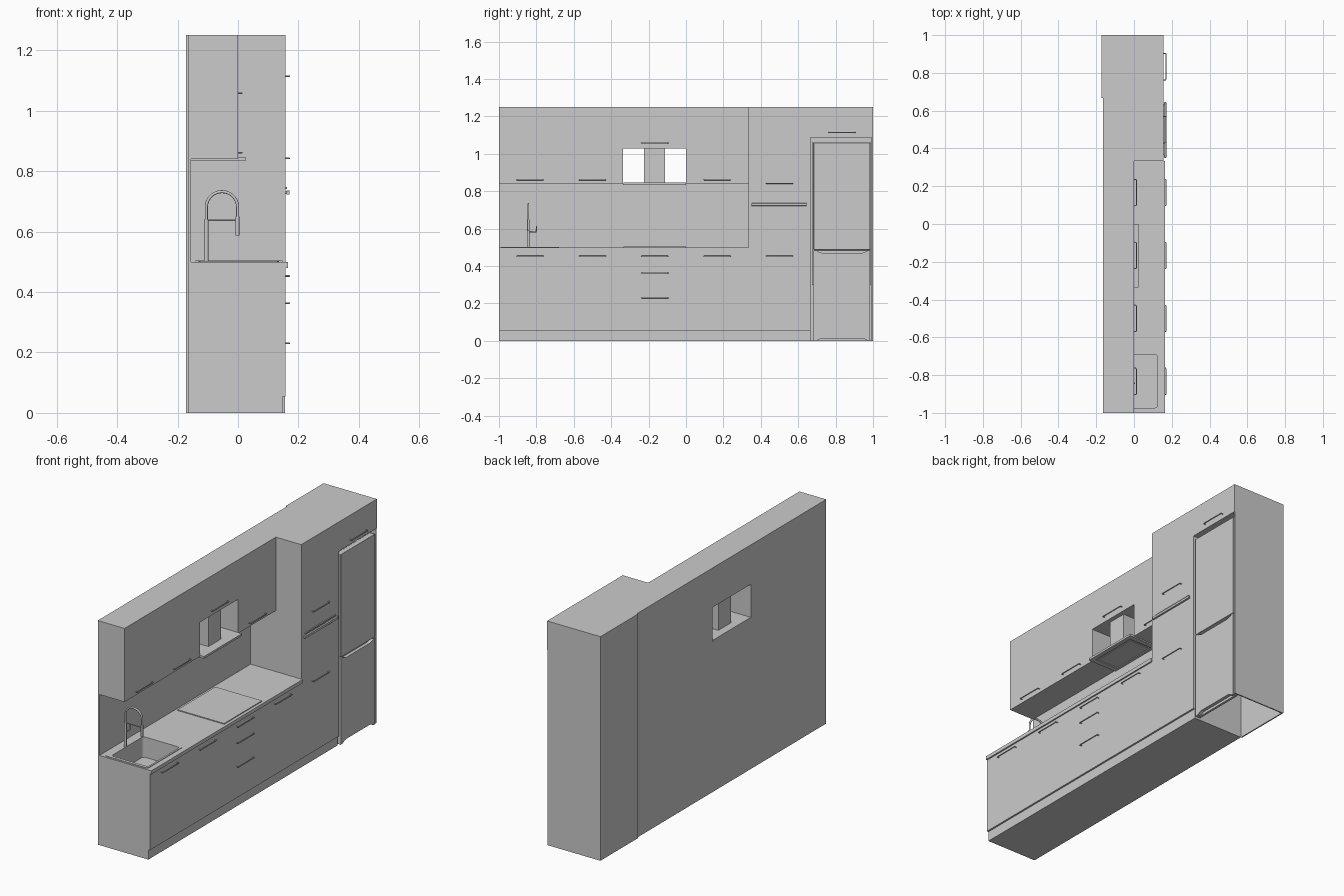
import bpy, bmesh, math
from mathutils import Vector

if "Cube" in bpy.data.objects:
    bpy.data.objects.remove(bpy.data.objects["Cube"])


def box(name, x0, x1, y0, y1, z0, z1, bevel=0, vertical_only=False):
    bm = bmesh.new()
    bmesh.ops.create_cube(bm, size=1)
    for v in bm.verts:
        v.co = Vector(((x0 + x1) / 2 + v.co.x * (x1 - x0),
                       (y0 + y1) / 2 + v.co.y * (y1 - y0),
                       (z0 + z1) / 2 + v.co.z * (z1 - z0)))
    if bevel:
        edges = [e for e in bm.edges if not vertical_only
                 or abs(e.verts[0].co.z - e.verts[1].co.z) > 1e-5]
        bmesh.ops.bevel(bm, geom=edges, offset=bevel, segments=3, profile=0.5, affect='EDGES')
    return finish(name, bm)


def prism(name, profile, x0, x1):
    # extrude a (y, z) outline along x
    bm = bmesh.new()
    face = bm.faces.new([bm.verts.new((x0, y, z)) for y, z in profile])
    ext = bmesh.ops.extrude_face_region(bm, geom=[face])
    bmesh.ops.translate(bm, vec=(x1 - x0, 0, 0),
                        verts=[g for g in ext['geom'] if isinstance(g, bmesh.types.BMVert)])
    bmesh.ops.recalc_face_normals(bm, faces=bm.faces)
    return finish(name, bm)


def finish(name, bm):
    mesh = bpy.data.meshes.new(name)
    bm.to_mesh(mesh)
    bm.free()
    ob = bpy.data.objects.new(name, mesh)
    bpy.context.collection.objects.link(ob)
    return ob


def tube(name, points, radius):
    cu = bpy.data.curves.new(name, 'CURVE')
    cu.dimensions = '3D'
    cu.bevel_depth = radius
    cu.bevel_resolution = 3
    cu.use_fill_caps = True
    sp = cu.splines.new('POLY')
    sp.points.add(len(points) - 1)
    for p, co in zip(sp.points, points):
        p.co = (*co, 1)
    ob = bpy.data.objects.new(name, cu)
    bpy.context.collection.objects.link(ob)
    return ob


def cut(target, cutter):
    m = target.modifiers.new('cut', 'BOOLEAN')
    m.operation = 'DIFFERENCE'
    m.solver = 'EXACT'
    m.object = cutter
    cutter.hide_render = True
    cutter.hide_viewport = True
    cutter.display_type = 'WIRE'


def handle(name, x, y, z, length=0.15):
    h = length / 2
    tube(name, [(x - 0.002, y - h + 0.005, z), (x + 0.010, y - h + 0.005, z),
                (x + 0.012, y - h + 0.009, z), (x + 0.012, y + h - 0.009, z),
                (x + 0.010, y + h - 0.005, z), (x - 0.002, y + h - 0.005, z)], 0.0028)


BACK, FRONT, W = -0.165, 0.157, 1 / 3

# Base cabinets, plinth and worktop
base = box('base_carcass', BACK, 0.14, -1, W, 0.055, 0.48)
box('plinth', BACK, 0.147, -1, 2 * W, 0, 0.055)
for i in range(4):
    y = -1 + i * W
    if i == 2:
        for j, (a, b) in enumerate([(0.055, 0.26), (0.26, 0.39), (0.39, 0.48)]):
            box(f'drawer_front_{j}', 0.14, FRONT, y, y + W, a, b)
    else:
        box(f'base_door_{i}', 0.14, FRONT, y, y + W, 0.055, 0.48)
worktop = box('worktop', BACK, 0.165, -1, W, 0.48, 0.5)
box('backsplash', BACK, -0.155, -1, W, 0.5, 0.84)

# Sink
rim = box('sink_rim', -0.13, 0.135, -0.99, -0.68, 0.499, 0.503, 0.012, True)
basin = box('sink_cutter', -0.1, 0.125, -0.973, -0.692, 0.39, 0.53, 0.015, True)
for part in (base, worktop, rim):
    cut(part, basin)
tube('sink_drain', [(0.012, -0.832, 0.389), (0.012, -0.832, 0.393)], 0.018)

# Tap
ty = -0.843
arch = [(-0.053 - 0.052 * math.cos(math.pi * i / 20), ty,
         0.68 + 0.052 * math.sin(math.pi * i / 20)) for i in range(21)]
tube('tap_spout', [(-0.105, ty, 0.5)] + arch + [(-0.001, ty, 0.64)], 0.005)
tube('tap_body', [(-0.105, ty, 0.5), (-0.105, ty, 0.64)], 0.0075)
tube('tap_spray_head', [(-0.002, ty, 0.65), (-0.002, ty, 0.587)], 0.0065)
tube('tap_support_arm', [(-0.105, ty, 0.637), (-0.002, ty, 0.637)], 0.003)
tube('tap_lever', [(-0.105, ty, 0.583), (-0.105, -0.801, 0.583), (-0.105, -0.799, 0.615)], 0.004)

# Hob
box('hob', -0.14, 0.148, -W, 0, 0.5, 0.505)

# Wall cabinets, with an opening for the extractor
box('wall_cabinet_left_body', BACK, -0.016, -1, -0.337, 0.84, 1.25)
box('wall_cabinet_right_body', BACK, -0.016, 0, W, 0.84, 1.25)
box('extractor_cabinet_body', BACK, -0.016, -0.337, 0, 1.03, 1.25)
box('wall_door_0', -0.016, 0, -1, -2 * W, 0.84, 1.25)
box('wall_door_1', -0.016, 0, -2 * W, -0.337, 0.84, 1.25)
box('extractor_door', -0.016, 0, -0.337, 0, 1.03, 1.25)
box('wall_door_2', -0.016, 0, 0, W, 0.84, 1.25)

# Extractor hood
hood = box('extractor_plate', BACK, 0.025, -0.335, -0.001, 0.834, 0.846)
filt = box('extractor_filter_cutter', -0.14, 0.0, -0.305, -0.03, 0.82, 0.838)
cut(hood, filt)
box('extractor_filter', -0.128, -0.012, -0.293, -0.042, 0.835, 0.84)
box('extractor_duct', -0.12, -0.025, -0.225, -0.113, 0.845, 1.031)

# Tall oven unit
box('oven_unit_body', BACK, 0.14, W, 2 * W, 0.055, 1.25)
for name, a, b in (('oven_unit_drawer', 0.055, 0.48), ('oven_front', 0.48, 0.757),
                   ('oven_unit_door', 0.757, 1.25)):
    box(name, 0.14, FRONT, W, 2 * W, a, b)
box('oven_handle', 0.16, 0.171, 0.35, 0.645, 0.722, 0.736, 0.002)
for y in (0.37, 0.62):
    box('oven_handle_mount', 0.15, 0.165, y, y + 0.012, 0.725, 0.733)
box('oven_control_strip', 0.15, 0.162, 0.365, 0.63, 0.741, 0.747)

# Fridge housing, open underneath
box('fridge_housing_back', -0.172, BACK, 2 * W, 1, 0, 1.25)
box('fridge_housing_side', BACK, 0.155, 0.993, 1, 0, 1.087)
box('fridge_top_cabinet', BACK, 0.14, 2 * W, 1, 1.087, 1.25)
box('fridge_top_door', 0.14, FRONT, 2 * W, 1, 1.087, 1.25)

# Fridge with grip recesses in the lower door
box('fridge_body', -0.16, 0.125, 0.675, 0.99, 0.3, 1.06)
box('fridge_upper_door', 0.125, 0.156, 0.683, 0.985, 0.487, 1.06, 0.002)
lower = box('fridge_lower_door', 0.125, 0.156, 0.683, 0.985, 0, 0.484)
cut(lower, prism('grip_cutter_top', [(0.70, 0.5), (0.70, 0.48), (0.73, 0.469),
                                     (0.94, 0.469), (0.97, 0.48), (0.97, 0.5)], 0.138, 0.18))
cut(lower, prism('grip_cutter_bottom', [(0.70, -0.02), (0.70, 0.002), (0.725, 0.014),
                                        (0.945, 0.014), (0.97, 0.002), (0.97, -0.02)], 0.138, 0.18))

# Bar handles
centres = [-1 + W * (i + 0.5) for i in range(6)]
for i in (0, 1, 3):
    handle(f'wall_handle_{i}', 0, centres[i], 0.861)
handle('extractor_handle', 0, centres[2], 1.058)
for i in range(5):
    handle(f'base_handle_{i}', FRONT, centres[i], 0.453)
handle('drawer_handle_middle', FRONT, centres[2], 0.363)
handle('drawer_handle_lower', FRONT, centres[2], 0.23)
handle('oven_unit_handle', FRONT, centres[4], 0.842)
handle('fridge_top_handle', FRONT, centres[5], 1.114)
